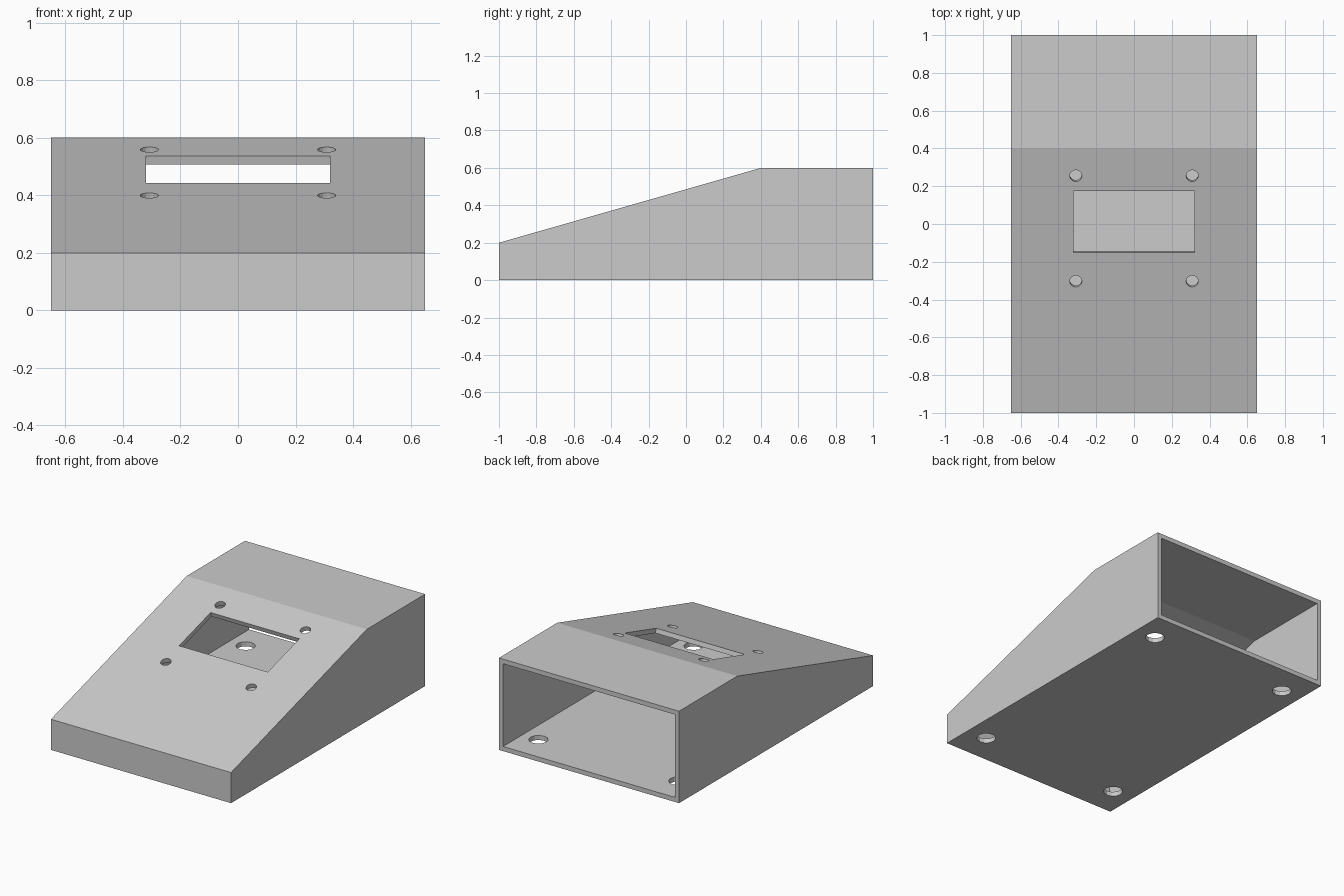
import bpy, bmesh
from math import atan2, cos, tan
from mathutils import Matrix

cube = bpy.data.objects.get("Cube")
if cube:
    bpy.data.objects.remove(cube, do_unlink=True)

HALF_W, WALL = 0.65, 0.03
FRONT_H, BACK_H, KINK_Y = 0.2, 0.6, 0.4
SLOPE = atan2(BACK_H - FRONT_H, KINK_Y + 1)

grey = bpy.data.materials.new("light grey")
grey.use_nodes = True
colour = (0.6, 0.6, 0.6, 1)
grey.diffuse_color = colour
grey.node_tree.nodes["Principled BSDF"].inputs["Base Color"].default_value = colour


def add_object(name, bm):
    bmesh.ops.recalc_face_normals(bm, faces=bm.faces)
    mesh = bpy.data.meshes.new(name)
    bm.to_mesh(mesh)
    bm.free()
    mesh.materials.append(grey)
    obj = bpy.data.objects.new(name, mesh)
    bpy.context.collection.objects.link(obj)
    return obj


def extruded_profile(name, profile, half_width):
    """Extrude a side outline (y, z) across the width."""
    bm = bmesh.new()
    face = bm.faces.new([bm.verts.new((-half_width, y, z)) for y, z in profile])
    side = bmesh.ops.extrude_face_region(bm, geom=[face])["geom"]
    verts = [v for v in side if isinstance(v, bmesh.types.BMVert)]
    bmesh.ops.translate(bm, verts=verts, vec=(2 * half_width, 0, 0))
    return add_object(name, bm)


def on_slope(x, y):
    """Placement on the sloping panel, with local z square to it."""
    z = FRONT_H + (y + 1) * tan(SLOPE)
    return Matrix.Translation((x, y, z)) @ Matrix.Rotation(SLOPE, 4, "X")


def hole_cutter(name, place, radius, sides):
    bm = bmesh.new()
    bmesh.ops.create_cone(bm, cap_ends=True, segments=sides, radius1=radius,
                          radius2=radius, depth=4 * WALL, matrix=place)
    return add_object(name, bm)


def cut(target, cutter):
    cutter.hide_render = True
    mod = target.modifiers.new(cutter.name, "BOOLEAN")
    mod.operation, mod.solver, mod.object = "DIFFERENCE", "EXACT", cutter


# Wedge-shaped case and its cavity, open at the back
case = extruded_profile("case", [
    (-1, 0), (1, 0), (1, BACK_H), (KINK_Y, BACK_H), (-1, FRONT_H)], HALF_W)

drop = WALL / cos(SLOPE)
inner_kink = KINK_Y + (drop - WALL) / tan(SLOPE)
inner_front = FRONT_H + WALL * tan(SLOPE) - drop
top = BACK_H - WALL
cutters = [extruded_profile("cavity_cutter", [
    (WALL - 1, WALL), (1.1, WALL), (1.1, top), (inner_kink, top),
    (WALL - 1, inner_front)], HALF_W - WALL)]

# Display window, cut square to the slope
bm = bmesh.new()
size = Matrix.Diagonal((0.64, 0.325 / cos(SLOPE), 4 * WALL, 1))
bmesh.ops.create_cube(bm, size=1, matrix=on_slope(0, 0.0125) @ size)
cutters.append(add_object("window_cutter", bm))

# Panel screw holes and larger floor holes
for x in (-1, 1):
    for y in (-0.303, 0.255):
        cutters.append(hole_cutter("screw_hole_cutter", on_slope(x * 0.308, y), 0.032, 16))
    for y in (-0.8, 0.8):
        place = Matrix.Translation((x * 0.505, y, 0))
        cutters.append(hole_cutter("floor_hole_cutter", place, 0.058, 12))

for cutter in cutters:
    cut(case, cutter)

# Bake the cuts and remove the cutters
bpy.context.view_layer.update()
graph = bpy.context.evaluated_depsgraph_get()
baked = bpy.data.meshes.new_from_object(case.evaluated_get(graph))
case.modifiers.clear()
case.data = baked
case.data.materials.clear()
case.data.materials.append(grey)
for cutter in cutters:
    bpy.data.objects.remove(cutter, do_unlink=True)
